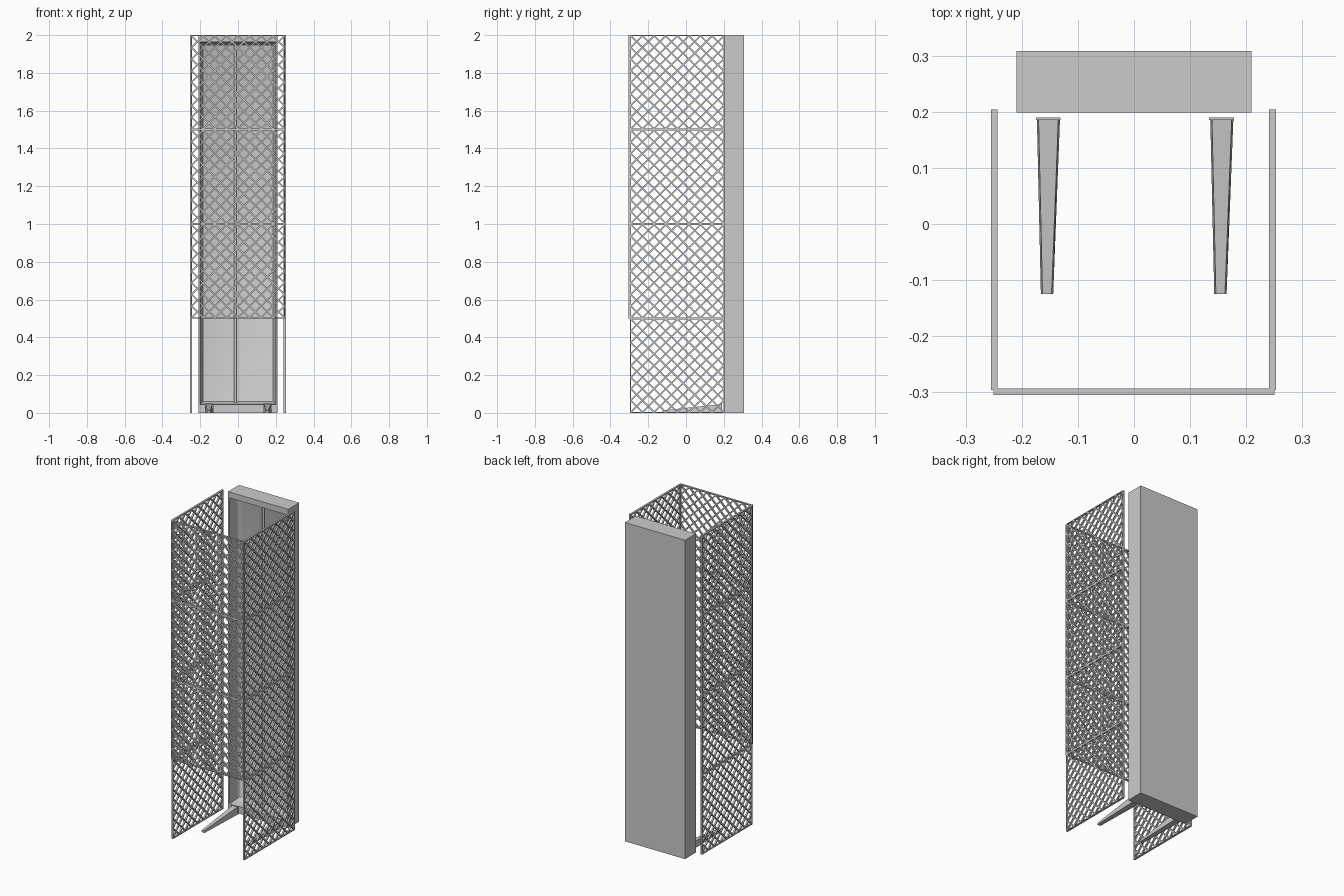
import bpy, bmesh, math
from mathutils import Vector

if "Cube" in bpy.data.objects:
    bpy.data.objects.remove(bpy.data.objects["Cube"])


def finish(name, bm):
    bmesh.ops.recalc_face_normals(bm, faces=bm.faces)
    me = bpy.data.meshes.new(name)
    bm.to_mesh(me)
    bm.free()
    return me


def add(name, me, loc=(0, 0, 0), rz=0.0):
    ob = bpy.data.objects.new(name, me)
    ob.location = loc
    ob.rotation_euler.z = rz
    bpy.context.collection.objects.link(ob)
    return ob


def loft(name, loops):
    """Closed skin through a list of equal-length vertex loops."""
    bm = bmesh.new()
    rings = [[bm.verts.new(p) for p in loop] for loop in loops]
    n = len(rings[0])
    for a, b in zip(rings, rings[1:]):
        for i in range(n):
            j = (i + 1) % n
            bm.faces.new((a[i], a[j], b[j], b[i]))
    bm.faces.new(rings[0])
    bm.faces.new(rings[-1])
    return finish(name, bm)


# Tall cabinet, front hollowed out with coved walls
def rect(y, x, z0, z1):
    return [(-x, y, z0), (x, y, z0), (x, y, z1), (-x, y, z1)]


loops = [rect(0.308, 0.209, 0, 2), rect(0.199, 0.209, 0, 2)]
for i in range(7):
    a = math.radians(90 * i / 6)
    inset = 0.02 * (1 - math.cos(a))
    loops.append(rect(0.199 + 0.085 * math.sin(a), 0.2 - inset,
                      0.045 + inset, 1.963 - inset))
cabinet = add("cabinet_shell", loft("cabinet_shell", loops))
bpy.context.view_layer.objects.active = cabinet
cabinet.select_set(True)
bpy.ops.object.shade_smooth_by_angle(angle=math.radians(30))
cabinet.select_set(False)

# Upright rod inside the recess
bm = bmesh.new()
bmesh.ops.create_cone(bm, cap_ends=True, segments=12, radius1=0.007,
                      radius2=0.007, depth=1.9)
add("upright_rod", finish("upright_rod", bm), (-0.014, 0.272, 1.004))


# Tapered floor legs, same shape on both sides
def section(y, x0, x1, h, draft=0.003):
    return [(x0, y, 0), (x1, y, 0), (x1 - draft, y, h), (x0 + draft, y, h)]


leg = loft("leg", [section(-0.125, -0.013, 0.009, 0.013),
                   section(0.185, -0.020, 0.021, 0.046)])
flange = loft("leg_flange", [section(0.185, -0.022, 0.022, 0.05, 0),
                             section(0.190, -0.022, 0.022, 0.05, 0)])
for side, x in (("left", -0.153), ("right", 0.156)):
    add(side + "_leg", leg, (x, 0, 0))
    add(side + "_leg_flange", flange, (x, 0, 0))

# Square lattice panel: thin frame plus two sets of diagonal bars
SIZE, N, THICK = 0.5, 8, 0.012


def bar(bm, p, q, width, thick):
    p, q = Vector(p), Vector(q)
    d = (q - p).normalized()
    s = Vector((-d.y, d.x)) * width / 2
    t = thick / 2
    ring = [(p - s), (p + s), (q + s), (q - s)]
    lo = [bm.verts.new((v.x, -t, v.y)) for v in ring]
    hi = [bm.verts.new((v.x, t, v.y)) for v in ring]
    bm.faces.new(lo)
    bm.faces.new(hi)
    for i in range(4):
        j = (i + 1) % 4
        bm.faces.new((lo[i], lo[j], hi[j], hi[i]))


bm = bmesh.new()
half, fw = SIZE / 2, 0.006
e = half - fw / 2
for k in (-1, 1):
    bar(bm, (-half, k * e), (half, k * e), fw, THICK)
    bar(bm, (k * e, -half), (k * e, half), fw, THICK)
inner = half - 0.004
for k in range(-N + 1, N):
    c = k * 2 * inner / N
    a, b = max(-inner, -inner + c), min(inner, inner + c)
    bar(bm, (a, a - c), (b, b - c), 0.008, 0.010)
    bar(bm, (-a, a - c), (-b, b - c), 0.008, 0.010)
panel = finish("lattice_panel", bm)

# Side walls four panels high, front wall three panels high from z = 0.5
for row in range(4):
    z = half + row * SIZE
    for side, x in (("left", -0.249), ("right", 0.247)):
        add(f"{side}_lattice_{row}", panel, (x, -0.046, z), math.pi / 2)
    if row:
        add(f"front_lattice_{row}", panel, (0, -0.299, z))
